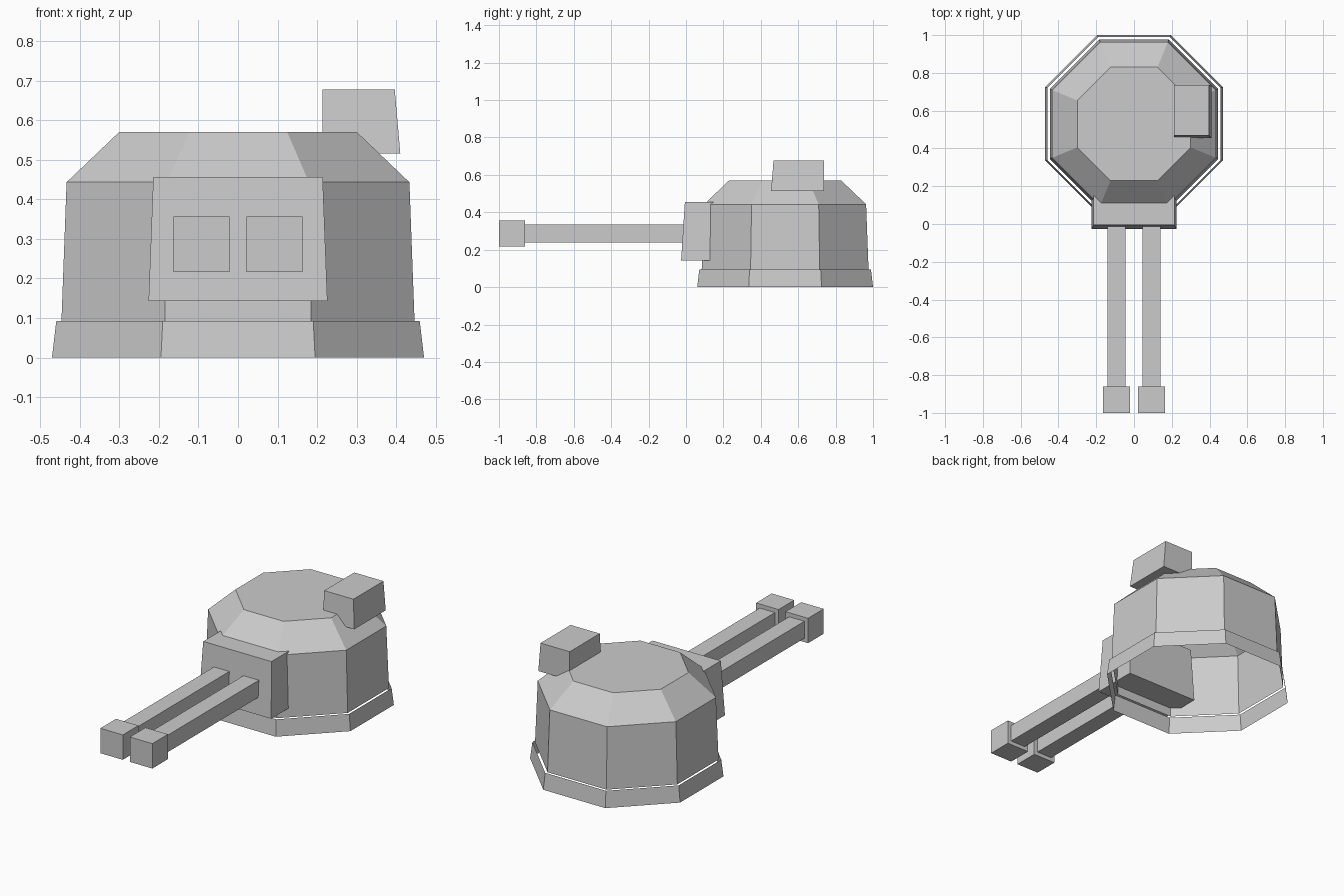
import bpy, bmesh, math

cube = bpy.data.objects.get("Cube")
if cube:
    bpy.data.objects.remove(cube, do_unlink=True)

GREY = (0.6, 0.6, 0.6, 1.0)
paint = bpy.data.materials.new("plain grey")
paint.use_nodes = True
paint.diffuse_color = GREY
paint.node_tree.nodes["Principled BSDF"].inputs["Base Color"].default_value = GREY

CENTRE_Y = 0.53


def finish(name, bm):
    mesh = bpy.data.meshes.new(name)
    bm.to_mesh(mesh)
    bm.free()
    mesh.materials.append(paint)
    obj = bpy.data.objects.new(name, mesh)
    bpy.context.collection.objects.link(obj)
    return obj


def octagon_shell(name, profile, cap_top=False):
    """Open shell through octagons given as (flat-side distance, height)."""
    bm = bmesh.new()
    rings = []
    for apothem, z in profile:
        r = apothem / math.cos(math.pi / 8)
        angles = [math.pi / 8 + k * math.pi / 4 for k in range(8)]
        rings.append([bm.verts.new((r * math.cos(a), CENTRE_Y + r * math.sin(a), z))
                      for a in angles])
    for low, high in zip(rings, rings[1:]):
        for k in range(8):
            n = (k + 1) % 8
            bm.faces.new((low[k], low[n], high[n], high[k]))
    if cap_top:
        bm.faces.new(rings[-1])
    return finish(name, bm)


def block(name, bottom, top, z0, z1):
    """Box from two rectangles (x0, x1, y0, y1), so its sides may taper."""
    bm = bmesh.new()
    bmesh.ops.create_cube(bm, size=2)
    for v in bm.verts:
        x0, x1, y0, y1 = top if v.co.z > 0 else bottom
        v.co = (x1 if v.co.x > 0 else x0,
                y1 if v.co.y > 0 else y0,
                z1 if v.co.z > 0 else z0)
    return finish(name, bm)


# Turret housing, open underneath, and the loose skirt around its foot
octagon_shell("turret_body", [(0.446, 0.093), (0.433, 0.443), (0.30, 0.57)], cap_top=True)
octagon_shell("base_skirt", [(0.47, 0.0), (0.459, 0.093)])

# Gun mount pushed into the front wall
block("gun_mount", (-0.226, 0.226, -0.026, 0.235), (-0.214, 0.214, -0.006, 0.22), 0.143, 0.456)

# Offset sight box on the roof
block("sight_box", (0.213, 0.41, 0.455, 0.737), (0.213, 0.396, 0.468, 0.737), 0.515, 0.677)

# Twin guns
for side, x in (("right", -0.0925), ("left", 0.0925)):
    tube = (x - 0.048, x + 0.048, -0.86, 0.05)
    block(side + "_barrel", tube, tube, 0.238, 0.334)
    tip = (x - 0.0705, x + 0.0705, -1.0, -0.86)
    block(side + "_muzzle", tip, tip, 0.216, 0.357)
